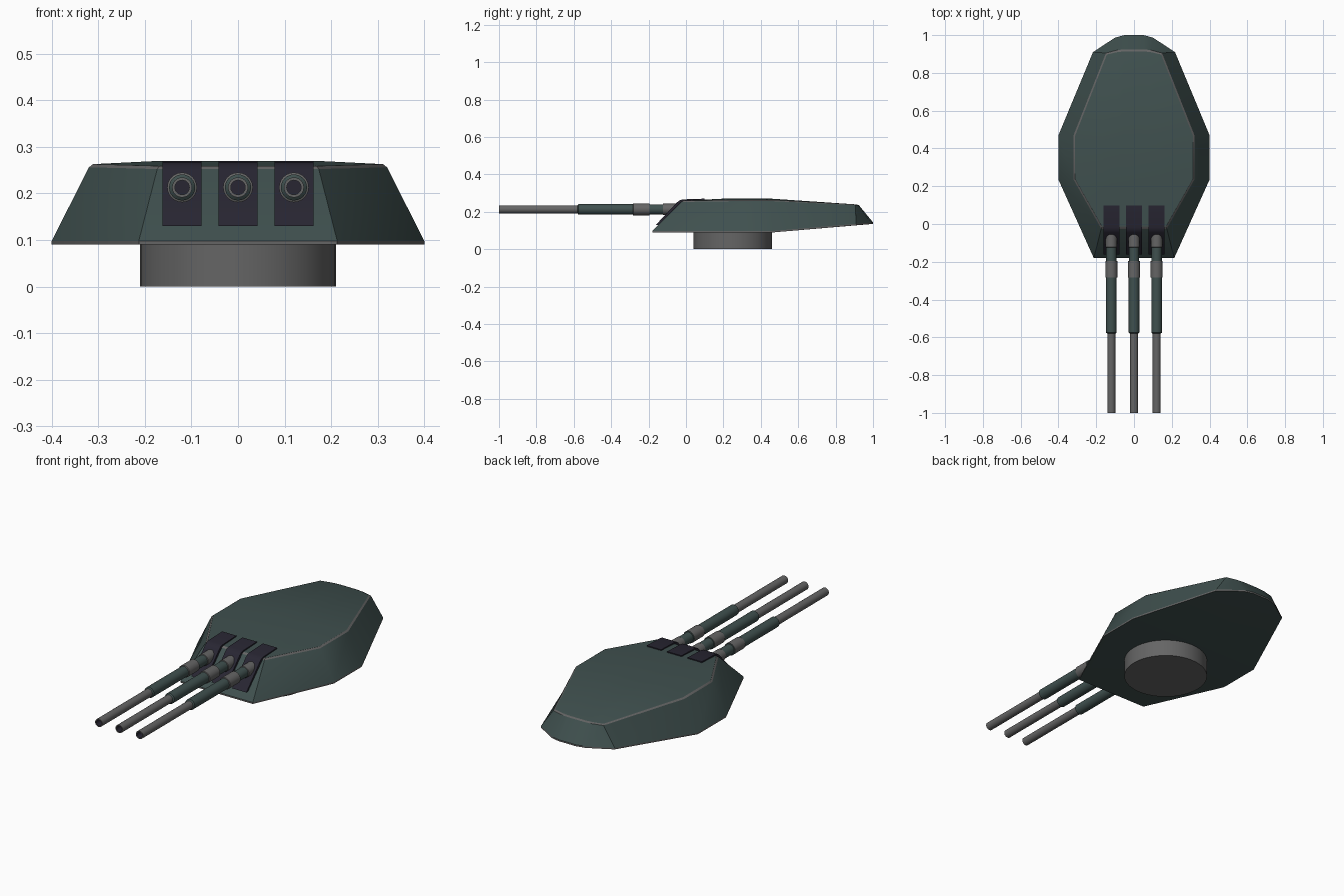
import bpy, bmesh, math

if "Cube" in bpy.data.objects:
    bpy.data.objects.remove(bpy.data.objects["Cube"])


def material(name, rgb):
    m = bpy.data.materials.new(name)
    m.diffuse_color = (*rgb, 1)
    m.use_nodes = True
    m.node_tree.nodes["Principled BSDF"].inputs["Base Color"].default_value = m.diffuse_color
    return m


GREEN = material("dark green armour", (0.050, 0.080, 0.077))
GREY = material("worn steel grey", (0.130, 0.130, 0.130))
DARK = material("dark violet canvas", (0.021, 0.019, 0.032))


def finish(name, bm, mats, angle=30):
    bmesh.ops.recalc_face_normals(bm, faces=bm.faces)
    me = bpy.data.meshes.new(name)
    bm.to_mesh(me)
    bm.free()
    ob = bpy.data.objects.new(name, me)
    bpy.context.collection.objects.link(ob)
    for m in mats:
        me.materials.append(m)
    bpy.ops.object.select_all(action='DESELECT')
    ob.select_set(True)
    bpy.context.view_layer.objects.active = ob
    bpy.ops.object.shade_smooth_by_angle(angle=math.radians(angle))
    return ob


def loft(bm, rings, mat_ids, caps=(0, 0)):
    """Bridge closed rings of points; one material index per band."""
    vs = [[bm.verts.new(p) for p in r] for r in rings]
    n = len(vs[0])
    for a, b, mi in zip(vs, vs[1:], mat_ids):
        for i in range(n):
            j = (i + 1) % n
            bm.faces.new((a[i], a[j], b[j], b[i])).material_index = mi
    first = bm.faces.new(vs[0][::-1])
    first.material_index = caps[0]
    bm.faces.new(vs[-1]).material_index = caps[1]
    return first, vs[0]


def mirrored(half):
    return half + [(-x, y, z) for x, y, z in reversed(half)]


# Armoured gun house: half outlines running from front to back
bottom = mirrored([(0.213, -0.18, 0.09), (0.40, 0.235, 0.09), (0.40, 0.47, 0.09),
                   (0.217, 0.91, 0.128), (0.10, 0.987, 0.134), (0.05, 1.0, 0.135)])
roof = mirrored([(0.172, -0.02, 0.258), (0.317, 0.235, 0.262), (0.317, 0.47, 0.262),
                 (0.146, 0.905, 0.239), (0.09, 0.918, 0.238), (0.05, 0.922, 0.238)])
crown = mirrored([(0.12, 0.20, 0.27), (0.17, 0.24, 0.27), (0.17, 0.42, 0.27),
                  (0.10, 0.45, 0.27), (0.07, 0.455, 0.27), (0.04, 0.455, 0.27)])
lip = [(x, y, z + 0.008) for x, y, z in bottom]
shoulder = [tuple(a + (b - a) * 0.965 for a, b in zip(p, q)) for p, q in zip(lip, roof)]
edge = [(x * 0.982, 0.38 + (y - 0.38) * 0.985, z + 0.001) for x, y, z in roof]
bm = bmesh.new()
floor, ring = loft(bm, [bottom, lip, shoulder, edge, crown], [1, 0, 1, 0])
# rear underside rises, so split the floor where it bends
bmesh.utils.face_split(floor, ring[2], ring[9])
finish("gun_house", bm, [GREEN, GREY], 25)

# Round base under the gun house
bm = bmesh.new()
base = [[(0.21 * math.cos(k * math.tau / 48), 0.25 + 0.21 * math.sin(k * math.tau / 48), z)
         for k in range(48)] for z in (0, 0.095)]
loft(bm, base, [0])
finish("turret_base", bm, [GREY])

# Gun barrel: (y, radius, material of the band that follows)
barrel = [(0.0, 0.030, 1), (-0.122, 0.030, 1), (-0.124, 0.027, 0), (-0.195, 0.027, 0),
          (-0.196, 0.032, 1), (-0.282, 0.032, 1), (-0.284, 0.028, 0), (-0.575, 0.028, 0),
          (-0.58, 0.0215, 1), (-1.0, 0.0215, 1), (-1.0, 0.0155, 2), (-0.96, 0.0155, 2)]
# Gun cover profile in (y, z), wrapping over the front edge onto the roof
cover = [(-0.161, 0.13), (-0.046, 0.252), (-0.034, 0.261), (-0.018, 0.266), (0.098, 0.270),
         (0.098, 0.255), (-0.01, 0.245), (-0.13, 0.13)]
N = 24
for x0, side in ((-0.12, "left"), (0, "middle"), (0.12, "right")):
    bm = bmesh.new()
    rings = [[(x0 + r * math.cos(k * math.tau / N), y, 0.213 + r * math.sin(k * math.tau / N))
              for k in range(N)] for y, r, _ in barrel]
    loft(bm, rings, [b[2] for b in barrel[:-1]], (1, 2))
    finish(side + "_gun_barrel", bm, [GREEN, GREY, DARK])

    bm = bmesh.new()
    loft(bm, [[(x0 + dx, y, z) for y, z in cover] for dx in (-0.042, 0.042)], [0])
    finish(side + "_gun_cover", bm, [DARK])
